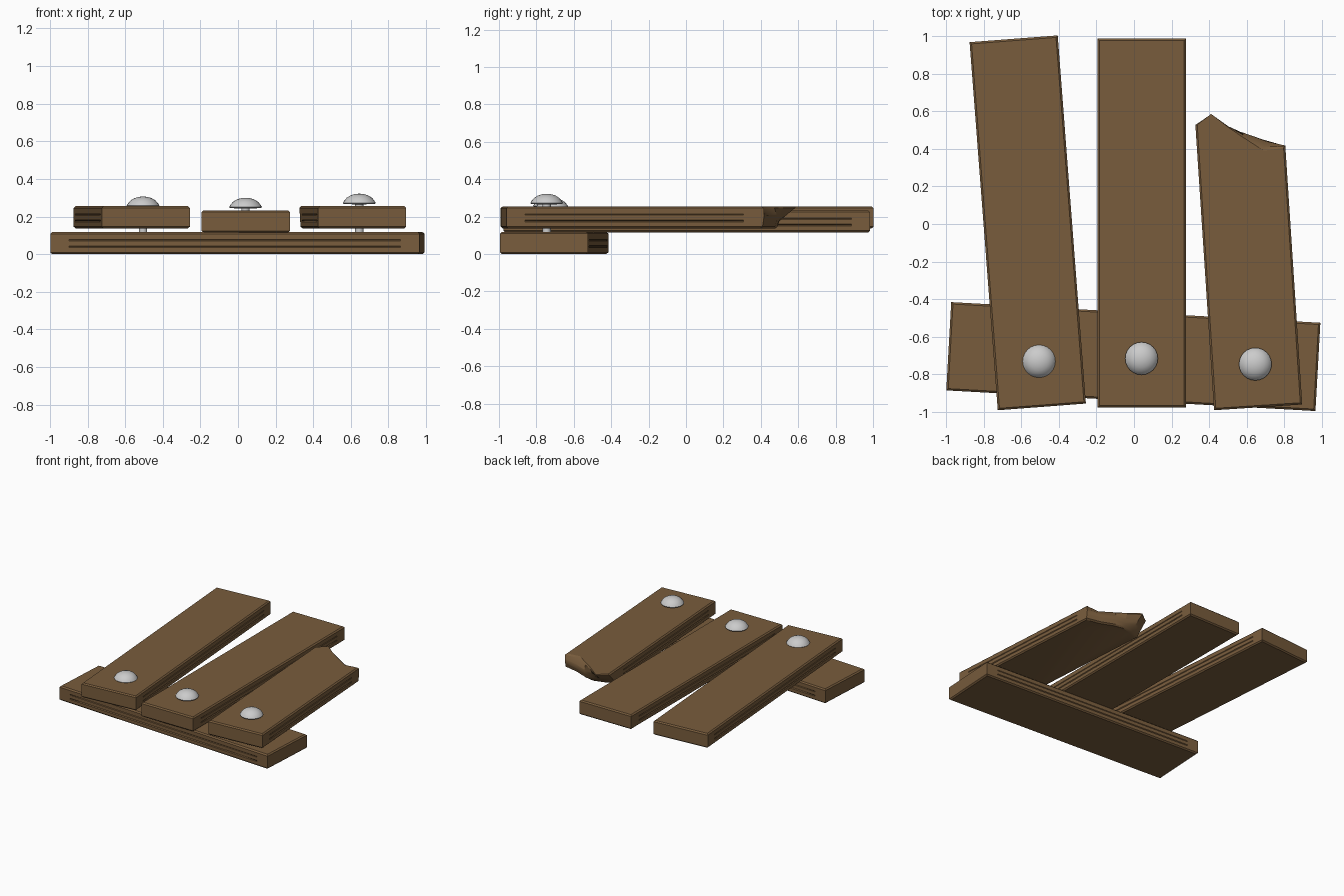
import bpy, bmesh, math
from mathutils import Matrix

if "Cube" in bpy.data.objects:
    bpy.data.objects.remove(bpy.data.objects["Cube"])

wood = bpy.data.materials.new("wood")
wood.diffuse_color = (0.19, 0.108, 0.046, 1)
wood.use_nodes = True
wood.node_tree.nodes["Principled BSDF"].inputs["Base Color"].default_value = wood.diffuse_color

WIDTH, THICK = 0.47, 0.118
# layers up the plank: height fraction, edge inset, side crack depth
LAYERS = [(0, .010, 0), (.08, 0, 0), (.30, 0, 0), (.34, 0, .008), (.38, 0, 0),
          (.60, 0, 0), (.63, 0, .005), (.66, 0, 0), (.92, 0, 0), (1, .010, 0)]


def finish(bm, name, location, angle=0, mat=None, smooth=30):
    bmesh.ops.recalc_face_normals(bm, faces=bm.faces)
    mesh = bpy.data.meshes.new(name)
    bm.to_mesh(mesh)
    bm.free()
    obj = bpy.data.objects.new(name, mesh)
    bpy.context.collection.objects.link(obj)
    obj.matrix_world = Matrix.Translation(location) @ Matrix.Rotation(math.radians(angle), 4, 'Z')
    if mat:
        mesh.materials.append(mat)
    bpy.ops.object.select_all(action='DESELECT')
    obj.select_set(True)
    bpy.context.view_layer.objects.active = obj
    bpy.ops.object.shade_smooth_by_angle(angle=math.radians(smooth))


def plank(name, location, angle, end, width=WIDTH):
    """Runs along local +y; end lists (x, y at bottom, middle, top), right to left."""
    bm = bmesh.new()
    w = width / 2
    right_len, left_len = min(end[0][1:]), min(end[-1][1:])
    rings = []
    for f, inset, crack in LAYERS:
        s = w - inset
        pts = [(-s, inset), (s, inset),
               (s, .1), (s - crack, .2), (s - crack, right_len - .2), (s, right_len - .1)]
        for x, bottom, middle, top in end:
            y = bottom + (middle - bottom) * f * 2 if f < .5 else middle + (top - middle) * (f * 2 - 1)
            pts.append((max(-s, min(s, x)), y - inset))
        pts += [(-s, left_len - .1), (-s + crack, left_len - .2), (-s + crack, .2), (-s, .1)]
        rings.append([bm.verts.new((x, y, f * THICK)) for x, y in pts])
    n = len(rings[0])
    for a, b in zip(rings, rings[1:]):
        for i in range(n):
            j = (i + 1) % n
            bm.faces.new((a[i], a[j], b[j], b[i]))
    bm.faces.new(rings[0][::-1])
    bm.faces.new(rings[-1])
    finish(bm, name, location, angle, wood)


def square_end(length):
    return [(WIDTH, length, length, length), (-WIDTH, length, length, length)]


# cross board underneath and three boards on top, the right one snapped off
plank("cross_board", (-.985, -.65, 0), -93.2, square_end(1.966))
plank("left_board", (-.49, -.9725, .137), 4.38, square_end(1.963))
plank("middle_board", (.042, -.975, .115), 0, square_end(1.96))
broken = [(.235, 1.37, 1.38, 1.378), (.119, 1.40, 1.425, 1.37), (.015, 1.45, 1.467, 1.447),
          (-.06, 1.47, 1.48, 1.505), (-.148, 1.45, 1.51, 1.583), (-.235, 1.42, 1.47, 1.53)]
plank("broken_right_board", (.66, -.975, .137), 3.74, broken)


def nail(name, x, y, base):
    """Domed head on a thin shank, as a turned profile."""
    bm = bmesh.new()
    profile = [(.0, .055), (.025, .0525), (.048, .045), (.067, .033), (.080, .018), (.087, .006),
               (.083, .0), (.022, -.002), (.022, .06 - base), (.0, .05 - base)]
    verts = [bm.verts.new((r, 0, z)) for r, z in profile]
    edges = [bm.edges.new(p) for p in zip(verts, verts[1:])]
    bmesh.ops.spin(bm, geom=verts + edges, cent=(0, 0, 0), axis=(0, 0, 1),
                   angle=math.tau, steps=24)
    bmesh.ops.remove_doubles(bm, verts=bm.verts, dist=1e-4)
    finish(bm, name, (x, y, base), smooth=40)


for side, x, y, base in [("left", -.505, -.73, .252), ("middle", .04, -.715, .245),
                         ("right", .645, -.745, .267)]:
    nail(side + "_nail", x, y, base)
